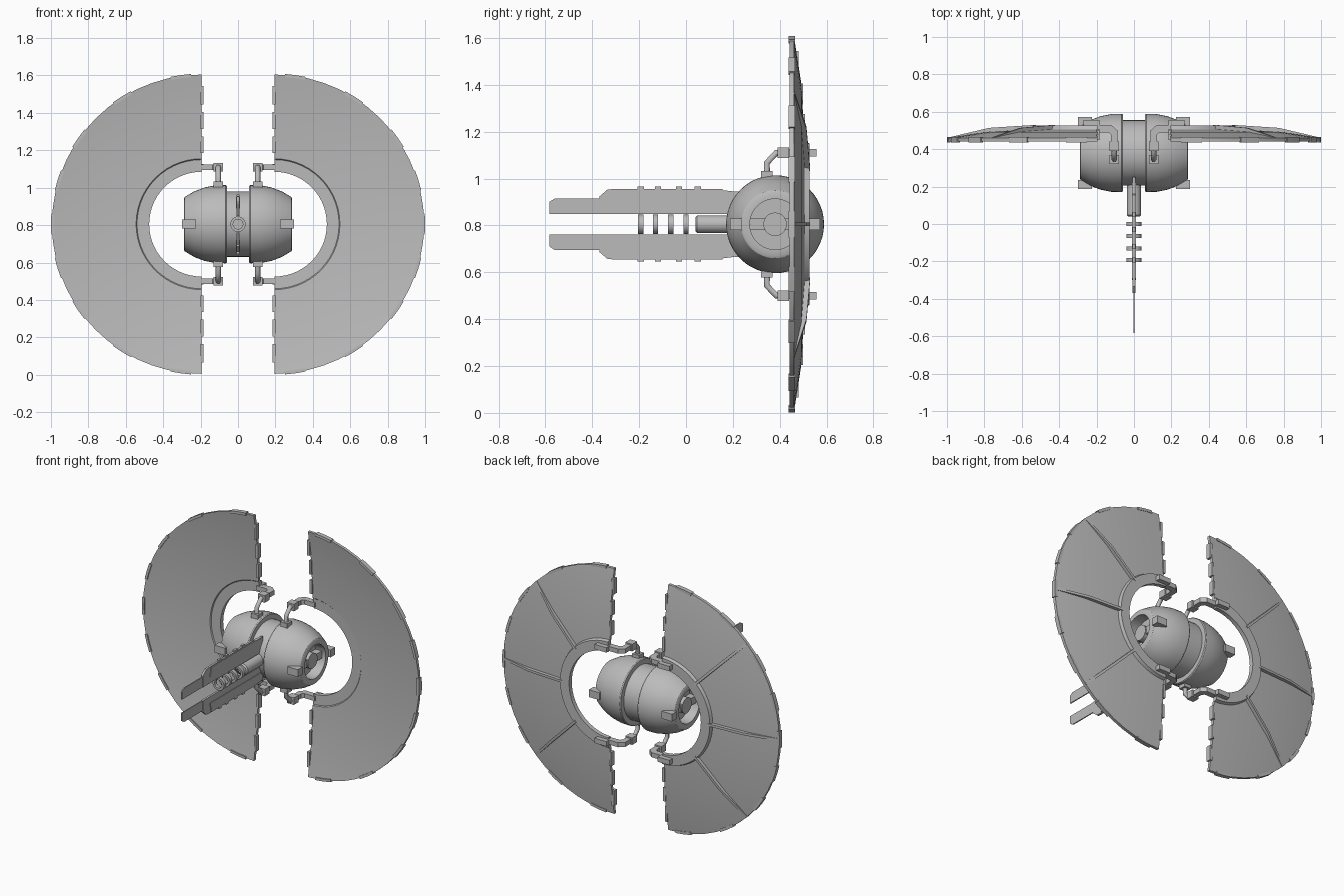
import bpy, bmesh, math
from mathutils import Vector

if "Cube" in bpy.data.objects:
    bpy.data.objects.remove(bpy.data.objects["Cube"])

ZC = 0.805          # height of the hub axis
BODY = (0, 0.38, ZC)
grey = bpy.data.materials.new("hull_grey")
grey.use_nodes = True
grey.diffuse_color = (0.5, 0.5, 0.5, 1)
grey.node_tree.nodes["Principled BSDF"].inputs["Base Color"].default_value = (0.5, 0.5, 0.5, 1)
parts = []


def finish(name, bm):
    bmesh.ops.remove_doubles(bm, verts=bm.verts, dist=1e-5)
    bmesh.ops.recalc_face_normals(bm, faces=bm.faces)
    me = bpy.data.meshes.new(name)
    bm.to_mesh(me)
    bm.free()
    return register(name, me)


def register(name, data):
    ob = bpy.data.objects.new(name, data)
    data.materials.append(grey)
    bpy.context.scene.collection.objects.link(ob)
    parts.append(ob)
    return ob


def box(name, x, y, z):
    """Block given by its (min, max) range on each axis."""
    bm = bmesh.new()
    bmesh.ops.create_cube(bm, size=1)
    for v in bm.verts:
        for i, (a, b) in enumerate((x, y, z)):
            v.co[i] = (a + b) / 2 + v.co[i] * (b - a)
    return finish(name, bm)


def prism(name, points, push):
    """Flat outline thickened evenly to both sides."""
    bm = bmesh.new()
    push = Vector(push)
    f = bm.faces.new([bm.verts.new(Vector(p) - push / 2) for p in points])
    ext = bmesh.ops.extrude_face_region(bm, geom=[f])
    bmesh.ops.translate(bm, vec=push, verts=[g for g in ext["geom"] if isinstance(g, bmesh.types.BMVert)])
    return finish(name, bm)


def lathe(name, profile, place, start=0, end=360, steps=40):
    """Sweep a closed (radius, offset) profile; place() maps it to space."""
    bm = bmesh.new()
    rows = []
    for i in range(steps + 1):
        a = math.radians(start + (end - start) * i / steps)
        rows.append([bm.verts.new(place(r, a, o)) for r, o in profile])
    n = len(profile)
    for p, q in zip(rows, rows[1:]):
        for j in range(n):
            k = (j + 1) % n
            bm.faces.new((p[j], p[k], q[k], q[j]))
    if end - start < 360:
        bm.faces.new(rows[0])
        bm.faces.new(rows[-1])
    bmesh.ops.remove_doubles(bm, verts=bm.verts, dist=1e-5)
    bmesh.ops.dissolve_degenerate(bm, edges=bm.edges, dist=1e-5)
    return finish(name, bm)


def along_x(s=1):
    return lambda r, a, o: (s * o, BODY[1] + r * math.cos(a), ZC + r * math.sin(a))


def along_y(r, a, o):
    return (r * math.cos(a), o, ZC + r * math.sin(a))


def wing_place(s):
    return lambda r, a, o: (s * (0.195 + r * math.cos(a)), o, ZC + r * math.sin(a))


def rod(name, points, depth):
    cu = bpy.data.curves.new(name, "CURVE")
    cu.dimensions = "3D"
    cu.bevel_depth = depth
    cu.bevel_resolution = 1
    cu.use_fill_caps = True
    sp = cu.splines.new("POLY")
    sp.points.add(len(points) - 1)
    for p, co in zip(sp.points, points):
        p.co = (*co, 1)
    register(name, cu)


# Central belt between the two pods
lathe("belt", [(0, -0.08), (0.175, -0.08), (0.175, 0.08), (0, 0.08)], along_x())

pod_profile = [(0, 0.06), (0.205, 0.06), (0.209, 0.066), (0.208, 0.12), (0.196, 0.18), (0.175, 0.235),
               (0.145, 0.285), (0.135, 0.29), (0.108, 0.29), (0.108, 0.22), (0, 0.22)]
dish_profile = [(0.80, 0.442), (0.60, 0.474), (0.35, 0.490), (0.345, 0.496), (0.28, 0.498),
                (0.28, 0.526), (0.345, 0.526), (0.352, 0.506), (0.60, 0.492), (0.80, 0.461)]
rim_profile = [(0.788, 0.437), (0.805, 0.437), (0.805, 0.466), (0.788, 0.466)]

for s, side in ((1, "left"), (-1, "right")):
    def sx(a, b):
        return tuple(sorted((s * a, s * b)))

    # Pod with a hollow end
    lathe(side + "_pod", pod_profile, along_x(s), steps=48)
    box(side + "_end_bar", sx(0.21, 0.265), (BODY[1] - 0.106, BODY[1] + 0.106), (ZC - 0.024, ZC + 0.024))
    lathe(side + "_end_boss", [(0, 0.21), (0.05, 0.21), (0.05, 0.272), (0, 0.272)], along_x(s), steps=20)
    for d in (-1, 1):
        c = BODY[1] + d * 0.168
        box(side + "_pod_lug", sx(0.225, 0.30), (c - 0.024, c + 0.024), (ZC - 0.024, ZC + 0.024))

    # Dished half-disc wing with its inner collar
    place = wing_place(s)
    lathe(side + "_wing", dish_profile, place, -90, 90, 28)
    for mid in (-82, -58, -35, -17, 0, 17, 35, 58, 82):
        lathe(side + "_rim_plate", rim_profile, place, mid - 4, mid + 4, 2)

    # Tapered ribs on the back of the wing
    for deg in (-45, 0, 45):
        a = math.radians(deg)
        outline = [place(r, a, o) for r, o in
                   ((0.33, 0.50), (0.33, 0.53), (0.58, 0.514), (0.795, 0.463), (0.795, 0.450), (0.58, 0.485))]
        prism(side + "_rib", outline, (-s * 0.016 * math.sin(a), 0, 0.016 * math.cos(a)))

    for u, level in ((1, "upper"), (-1, "lower")):
        def z(h):
            return ZC + u * h

        def zr(a, b):
            return tuple(sorted((z(a), z(b))))

        # Plates along the straight wing edge
        for lo, hi, y in ((0.38, 0.47, 0.492), (0.51, 0.60, 0.483), (0.64, 0.74, 0.465)):
            box(side + "_edge_plate", sx(0.184, 0.20), (y - 0.016, y + 0.016), zr(lo, hi))

        # Bracket joining pod and wing
        name = side + "_" + level
        x = s * 0.105
        box(name + "_bracket_foot", sx(0.08, 0.13), (0.32, 0.37), zr(0.19, 0.228))
        rod(name + "_bracket_arm", [(x, 0.345, z(0.21)), (x, 0.345, z(0.262)), (x, 0.385, z(0.305)),
                                    (x, 0.43, z(0.305))], 0.015)
        box(name + "_bracket_joint", sx(0.08, 0.13), (0.39, 0.44), zr(0.282, 0.328))
        prism(name + "_bracket_link", [(s * 0.088, 0.43, z(0.305)), (s * 0.088, 0.50, z(0.305)),
                                       (s * 0.12, 0.528, z(0.305)), (s * 0.21, 0.528, z(0.305)),
                                       (s * 0.21, 0.490, z(0.305)), (s * 0.135, 0.490, z(0.305)),
                                       (s * 0.122, 0.475, z(0.305)), (s * 0.122, 0.43, z(0.305))], (0, 0, 0.03))
        box(name + "_collar_clamp", sx(0.185, 0.27), (0.515, 0.556), zr(0.29, 0.322))

# Gun barrel and coil rings
lathe("barrel", [(0, 0.04), (0.03, 0.04), (0.038, 0.048), (0.038, 0.25), (0, 0.25)], along_y, steps=24)
for y in (0.0, -0.065, -0.13, -0.193):
    lathe("coil_ring", [(0.026, y - 0.011), (0.041, y - 0.011), (0.041, y + 0.011), (0.026, y + 0.011)],
          along_y, steps=24)

# Twin blades, mirrored above and below the barrel
for u, level in ((1, "upper"), (-1, "lower")):
    def side_outline(pts):
        return [(0, y, ZC + u * h) for y, h in pts]

    prism(level + "_blade", side_outline([(0.25, 0.044), (0.25, 0.140), (0.165, 0.140), (0.155, 0.150),
                                          (-0.31, 0.150), (-0.335, 0.148), (-0.37, 0.118), (-0.37, 0.044)]),
          (0.014, 0, 0))
    prism(level + "_blade_spine", side_outline([(0.22, 0.085), (0.22, 0.138), (0.15, 0.146), (-0.29, 0.146),
                                                (-0.30, 0.085)]), (0.022, 0, 0))
    prism(level + "_prong", side_outline([(-0.33, 0.044), (-0.33, 0.110), (-0.56, 0.110), (-0.583, 0.095),
                                          (-0.583, 0.044)]), (0.007, 0, 0))
    for y in (-0.193, -0.12, -0.03, 0.05):
        h = sorted((ZC + u * 0.14, ZC + u * 0.160))
        box(level + "_blade_tooth", (-0.008, 0.008), (y - 0.013, y + 0.013), h)

# Smooth the round surfaces, keep edges crisp
bpy.ops.object.select_all(action="DESELECT")
for ob in parts:
    if ob.type == "MESH":
        ob.select_set(True)
        bpy.context.view_layer.objects.active = ob
bpy.ops.object.shade_smooth_by_angle(angle=math.radians(30))
